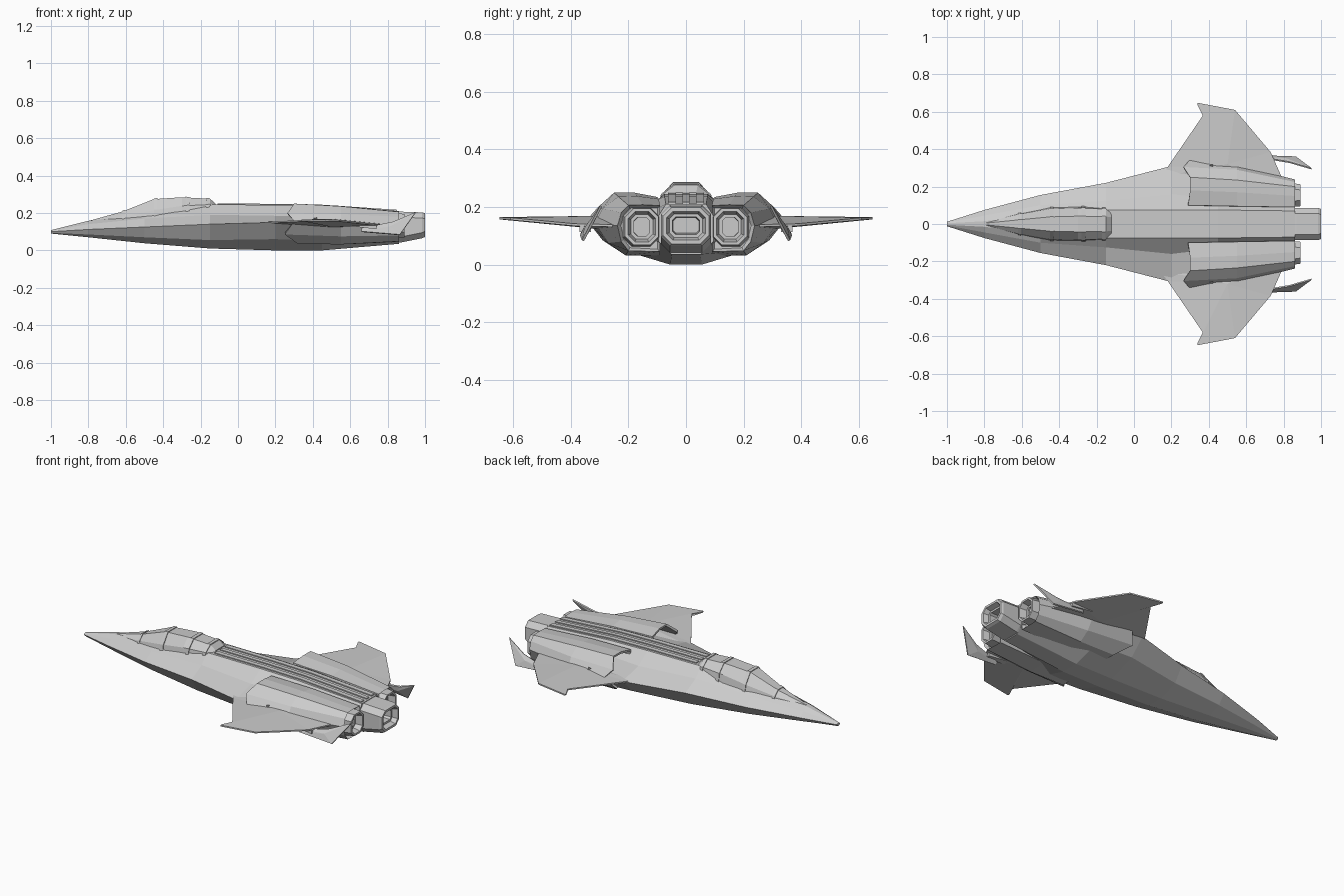
import bpy, bmesh
from mathutils import Vector

if "Cube" in bpy.data.objects:
    bpy.data.objects.remove(bpy.data.objects["Cube"])

hull_grey = bpy.data.materials.new("hull_grey")
hull_grey.diffuse_color = (0.6, 0.6, 0.6, 1)
hull_grey.use_nodes = True
hull_grey.node_tree.nodes["Principled BSDF"].inputs["Base Color"].default_value = hull_grey.diffuse_color


def finish(bm, name, mirror=False):
    me = bpy.data.meshes.new(name)
    bm.to_mesh(me)
    bm.free()
    me.materials.append(hull_grey)
    ob = bpy.data.objects.new(name, me)
    bpy.context.collection.objects.link(ob)
    if mirror:
        m = ob.modifiers.new("mirror", 'MIRROR')
        m.use_axis = (False, True, False)
        m.use_mirror_merge = False
    return ob


def loft(name, rings, front=(), back=(), mirror=False):
    """Skin rings of points; front/back are (inset, push) steps hollowing the caps."""
    bm = bmesh.new()
    vs = [[bm.verts.new(p) for p in r] for r in rings]
    n = len(vs[0])
    for a, b in zip(vs, vs[1:]):
        for i in range(n):
            j = (i + 1) % n
            bm.faces.new((a[i], a[j], b[j], b[i]))
    caps = [bm.faces.new(vs[0][::-1]), bm.faces.new(vs[-1])]
    bmesh.ops.recalc_face_normals(bm, faces=bm.faces)
    for cap, steps, d in ((caps[0], front, 1), (caps[1], back, -1)):
        for inset, push in steps:
            bmesh.ops.inset_individual(bm, faces=[cap], thickness=inset)
            bmesh.ops.translate(bm, verts=cap.verts, vec=(d * push, 0, 0))
    return finish(bm, name, mirror)


def both(x, half):
    """Full ring at x from a half section running top to bottom."""
    return [(x, y, z) for y, z in half] + [(x, -y, z) for y, z in reversed(half)]


def blade(name, outline, apex, swell):
    """Thin-edged surface: outline fanned to a swollen centre on both sides."""
    bm = bmesh.new()
    s = Vector(swell)
    edge = s.normalized() * 0.004
    apex = Vector(apex)
    sides = []
    for d in (1, -1):
        c = bm.verts.new(apex + s * d)
        ring = [bm.verts.new(Vector(p) + edge * d) for p in outline]
        sides.append(ring)
        for i in range(len(ring)):
            bm.faces.new((c, ring[i], ring[(i + 1) % len(ring)]))
    a, b = sides
    for i in range(len(a)):
        j = (i + 1) % len(a)
        bm.faces.new((a[i], a[j], b[j], b[i]))
    bmesh.ops.recalc_face_normals(bm, faces=bm.faces)
    return finish(bm, name, True)


# Fuselage: x, then half-width and height of spine, shoulder, chine, belly, keel
stations = [
    (-1.0, .004, .108, .008, .105, .012, .10, .010, .094, .005, .09),
    (-0.8, .015, .158, .045, .140, .075, .112, .055, .085, .02, .07),
    (-0.5, .050, .195, .100, .170, .155, .125, .115, .070, .04, .038),
    (-0.15, .075, .245, .125, .190, .220, .14, .165, .055, .05, .01),
    (0.2, .075, .243, .160, .185, .310, .15, .220, .060, .055, 0),
    (0.45, .075, .238, .130, .180, .310, .145, .220, .050, .055, 0),
    (0.86, .070, .210, .095, .170, .100, .14, .095, .080, .05, .035),
]
loft("fuselage", [both(s[0], list(zip(s[1::2], s[2::2]))) for s in stations])

# Canopy: x, roof half-width and height, rail half-width and height, foot half-width
canopy = [
    (-0.79, .005, .160, .012, .155, .014),
    (-0.62, .022, .207, .050, .180, .062),
    (-0.45, .038, .274, .080, .215, .095),
    (-0.30, .042, .284, .085, .238, .100),
    (-0.15, .040, .276, .080, .245, .100),
    (-0.12, .036, .250, .070, .235, .085),
]


def canopy_ring(x, grow=0.0):
    for a, b in zip(canopy, canopy[1:]):
        if a[0] <= x <= b[0]:
            t = (x - a[0]) / (b[0] - a[0])
            w, z, w2, z2, w3 = [p + (q - p) * t for p, q in zip(a[1:], b[1:])]
            return both(x, [(w + grow / 2, z + grow), (w2 + grow, z2 + grow / 2),
                            (w3 + grow, .14)])


loft("canopy", [canopy_ring(c[0]) for c in canopy])
for i, (x0, x1) in enumerate(((-0.62, -0.605), (-0.45, -0.43), (-0.28, -0.26), (-0.17, -0.152))):
    loft(f"canopy_frame_{i}", [canopy_ring(x0, .004), canopy_ring(x1, .004)])

# Spine rails running back from the canopy
for y0, y1, name in ((-.012, .012, "spine_ridge"), (.035, .062, "spine_rail")):
    loft(name, [[(x, y0, z - .02), (x, y0, z), (x, y1, z), (x, y1, z - .02)]
                for x, z in ((-.11, .25), (.2, .249), (.45, .244), (.85, .217))],
         mirror=y0 > 0)

# Engine nacelles with slanted hollow intakes
intake = [(.29, .10, .235), (.30, .18, .25), (.30, .25, .25), (.265, .305, .20),
          (.30, .345, .155), (.25, .29, .085), (.32, .21, .035), (.32, .09, .035)]
waist = [(.55, .095, .228), (.55, .17, .238), (.55, .235, .236), (.55, .29, .195),
         (.55, .315, .145), (.55, .27, .075), (.55, .21, .032), (.55, .09, .032)]
tail = [(.86, .09, .205), (.86, .15, .208), (.86, .20, .206), (.86, .225, .18),
        (.86, .238, .135), (.86, .225, .08), (.86, .20, .048), (.86, .09, .045)]
loft("nacelle", [intake, waist, tail], front=((.012, .0), (.004, .12)),
     back=((.012, .02),), mirror=True)

# Side exhausts
def nozzle_ring(x, y0, y1, z0, z1, c):
    return [(x, y0 + c, z1), (x, y1 - c, z1), (x, y1, z1 - c), (x, y1, z0 + c),
            (x, y1 - c, z0), (x, y0 + c, z0), (x, y0, z0 + c), (x, y0, z1 - c)]


loft("side_exhaust", [nozzle_ring(.80, .092, .225, .06, .20, .03),
                      nozzle_ring(.89, .095, .212, .068, .195, .03)],
     back=((.012, 0), (.010, .04), (.012, 0), (.003, .05)), mirror=True)

# Central exhaust
loft("centre_exhaust", [nozzle_ring(.76, -.08, .08, .035, .20, .03),
                        nozzle_ring(.87, -.086, .086, .042, .207, .03),
                        nozzle_ring(.985, -.086, .086, .065, .203, .03),
                        nozzle_ring(1.0, -.080, .080, .072, .198, .03)],
     back=((.014, 0), (.010, .03), (.012, 0), (.004, .08)))

# Wings with forward-hooked tips
blade("wing", [(.14, .25, .15), (.18, .305, .15), (.375, .59, .16), (.34, .635, .161),
               (.34, .648, .161), (.54, .61, .159), (.73, .385, .138), (.79, .25, .135),
               (.78, .15, .135)], (.50, .32, .147), (0, 0, .022))

# Canted tail fins
blade("tail_fin", [(.66, .358, .118), (.83, .330, .152), (.95, .295, .203),
                   (.865, .358, .083), (.66, .365, .100)],
      (.81, .344, .122), (0, .009, .005))

# Fairing joining each fin to the wing trailing edge
loft("fin_mount", [[(x, .33, z - .012), (x, .33, z + .012), (x, .37, z + .008), (x, .37, z - .012)]
                   for x, z in ((.60, .142), (.74, .125))], mirror=True)
